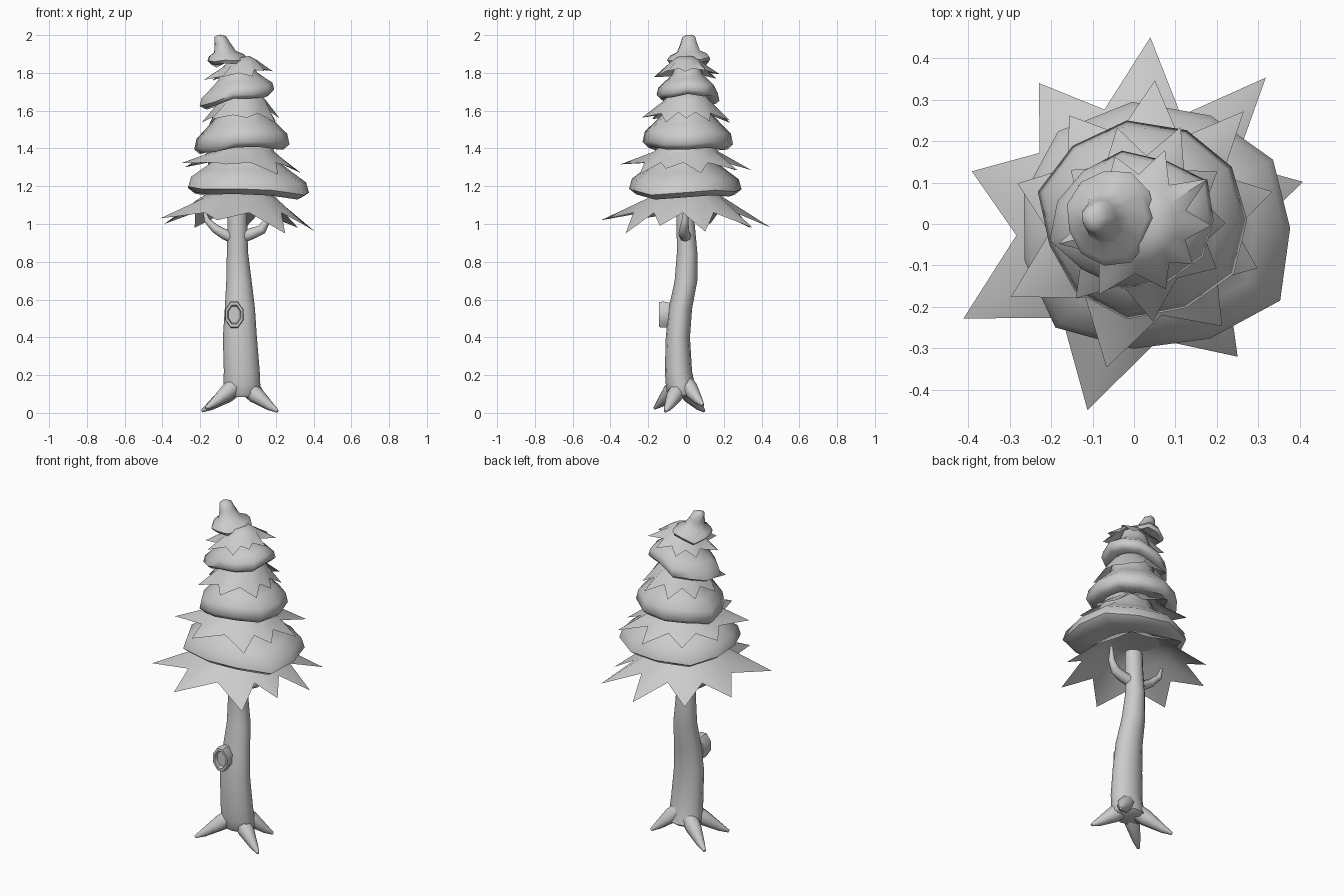
import bpy, bmesh, random
from math import sin, cos, tau, radians
from mathutils import Vector

cube = bpy.data.objects.get("Cube")
if cube:
    bpy.data.objects.remove(cube)

grey = bpy.data.materials.new("plain_grey")
grey.use_nodes = True
tone = (0.6, 0.6, 0.6, 1)
grey.diffuse_color = tone
grey.node_tree.nodes["Principled BSDF"].inputs["Base Color"].default_value = tone


def loft(name, rings, cap_start=True, sharp=50):
    """Skin a list of equal closed rings, in order."""
    bm = bmesh.new()
    loops = [[bm.verts.new(p) for p in ring] for ring in rings]
    n = len(loops[0])
    for a, b in zip(loops, loops[1:]):
        for i in range(n):
            j = (i + 1) % n
            bm.faces.new((a[i], a[j], b[j], b[i]))
    bm.faces.new(loops[-1])
    if cap_start:
        bm.faces.new(loops[0][::-1])
        bmesh.ops.recalc_face_normals(bm, faces=bm.faces)
    mesh = bpy.data.meshes.new(name)
    bm.to_mesh(mesh)
    bm.free()
    mesh.materials.append(grey)
    obj = bpy.data.objects.new(name, mesh)
    bpy.context.collection.objects.link(obj)
    bpy.ops.object.select_all(action="DESELECT")
    obj.select_set(True)
    bpy.context.view_layer.objects.active = obj
    bpy.ops.object.shade_smooth_by_angle(angle=radians(sharp))


def tube(name, stations, sides=8):
    """Tapered limb through (x, y, z, radius) stations."""
    pts = [Vector(s[:3]) for s in stations]
    rings = []
    for i, p in enumerate(pts):
        along = (pts[min(i + 1, len(pts) - 1)] - pts[max(i - 1, 0)]).normalized()
        turn = Vector((0, 0, 1)).rotation_difference(along)
        r = stations[i][3]
        rings.append([p + turn @ Vector((r * cos(t), r * sin(t), 0))
                      for t in (tau * k / sides for k in range(sides))])
    loft(name, rings)


# Trunk, gently bent backwards: centre x, centre y, z, radius x, radius y
trunk = [(.02, -.025, .085, .085, .065), (.02, -.02, .1, .1, .08), (.02, -.03, .15, .098, .077),
         (.02, -.04, .22, .095, .072), (.01, -.043, .4, .09, .064), (.01, -.03, .55, .08, .062),
         (.005, 0, .7, .067, .06), (-.003, .006, .85, .056, .054), (-.003, -.002, 1, .052, .048),
         (-.003, -.005, 1.12, .05, .045)]
loft("trunk", [[(cx + rx * cos(tau * k / 12), cy + ry * sin(tau * k / 12), z) for k in range(12)]
               for cx, cy, z, rx, ry in trunk])

# Four arched roots
for label, x, y, z in (("front_left", .21, -.11, .008), ("front_right", -.17, -.165, .025),
                       ("back_right", -.19, .095, .01), ("back_left", .17, .09, .04)):
    ox, oy = .02, -.025
    path = [(ox + (x - ox) * f, oy + (y - oy) * f, z + h, r)
            for f, h, r in ((.15, .125, .045), (.4, .085, .045), (.6, .055, .034), (.8, .025, .023), (1, 0, .008))]
    tube("root_" + label, path)

# Two upturned branches under the foliage
tube("branch_right", [(-.02, 0, .925, .03), (-.07, -.005, .945, .028), (-.12, 0, .975, .023),
                      (-.165, .015, 1.02, .016), (-.18, .02, 1.08, .006)])
tube("branch_left", [(.02, 0, .93, .032), (.075, -.01, .95, .03), (.125, -.01, .97, .026),
                     (.155, -.005, 1.02, .018), (.16, 0, 1.1, .008)])

# Knot stub with a rim and a hollow face
knot = [(-.07, .9), (-.12, 1), (-.142, .95), (-.142, .72), (-.125, .62)]
loft("trunk_knot", [[(-.02 + .052 * s * cos(tau * (k + .5) / 8), y, .52 + .075 * s * sin(tau * (k + .5) / 8))
                     for k in range(8)] for y, s in knot], sharp=35)

# Rounded foliage cushions: (radius factor, height factor) outlines
ROUND = ((.45, .1), (.88, 0), (1, .1), (.95, .3), (.74, .48), (.52, .68), (.4, 1))
PEAK = ((.4, .05), (.9, 0), (1, .12), (.86, .28), (.54, .42), (.38, .75), (.3, .98), (.12, 1.06))


def cushion(name, cx, cy, rx, ry, z0, height, lean, wave, seed, outline=ROUND, drift=0):
    rng = random.Random(seed)
    n = 11
    wob = [rng.uniform(.93, 1.06) for _ in range(n)]
    lift = [rng.uniform(-wave, wave) * height for _ in range(n)]
    rings = []
    for f, h in outline:
        ring = []
        for k in range(n):
            t = tau * k / n
            x, y = f * rx * wob[k] * cos(t), f * ry * wob[k] * sin(t)
            ring.append((cx + x + h * drift, cy + y, z0 + h * height + lean * x + lift[k] * f))
        rings.append(ring)
    loft(name, rings, sharp=60)


cushion("lower_cushion", .045, -.01, .345, .305, 1.15, .27, -.03, .06, 3)
cushion("middle_cushion", .02, .01, .25, .23, 1.395, .28, .05, .06, 5)
cushion("upper_cushion", 0, .01, .2, .165, 1.655, .19, .2, .1, 8)
cushion("crown_cushion", -.05, .015, .11, .115, 1.85, .142, .16, .1, 11, PEAK, -.045)

# Spiky needle skirts: one shared ring of tips as (angle, reach, rise)
TIPS = ((14, .42, -.02), (48, .475, 0), (85, .452, 0), (124, .41, 0), (162, .411, .02),
        (209, .47, .05), (256, .463, .04), (308, .406, -.03), (339, .386, .01))


def skirt(name, cx, cy, scale, tip_z, notch_r, notch_z, inner, lean=0, spin=0):
    edge = []
    for i, (angle, reach, rise) in enumerate(TIPS):
        following = TIPS[(i + 1) % len(TIPS)][0]
        half = (angle + (following - angle) % 360 / 2)
        for a, r, z in ((angle, reach * scale, tip_z + rise * scale), (half, notch_r, notch_z)):
            edge.append((radians(a + spin), r, z))
    rings = [edge] + [[(a, r, z) for a, _, _ in edge] for r, z in inner]
    loft(name, [[(cx + r * cos(a), cy + r * sin(a), z + lean * r * cos(a)) for a, r, z in ring]
                for ring in rings], cap_start=False, sharp=60)


skirt("bottom_skirt", 0, 0, 1, .98, .285, 1.06, ((.2, 1.14), (.1, 1.19)))
skirt("lower_skirt", .02, 0, .77, 1.285, .225, 1.325, ((.17, 1.385), (.1, 1.45)))
skirt("middle_skirt", .02, .005, .52, 1.54, .16, 1.58, ((.125, 1.65), (.08, 1.7)), .07, 20)
skirt("upper_skirt", .01, 0, .42, 1.78, .12, 1.8, ((.09, 1.85), (.05, 1.88)), .2, -15)
